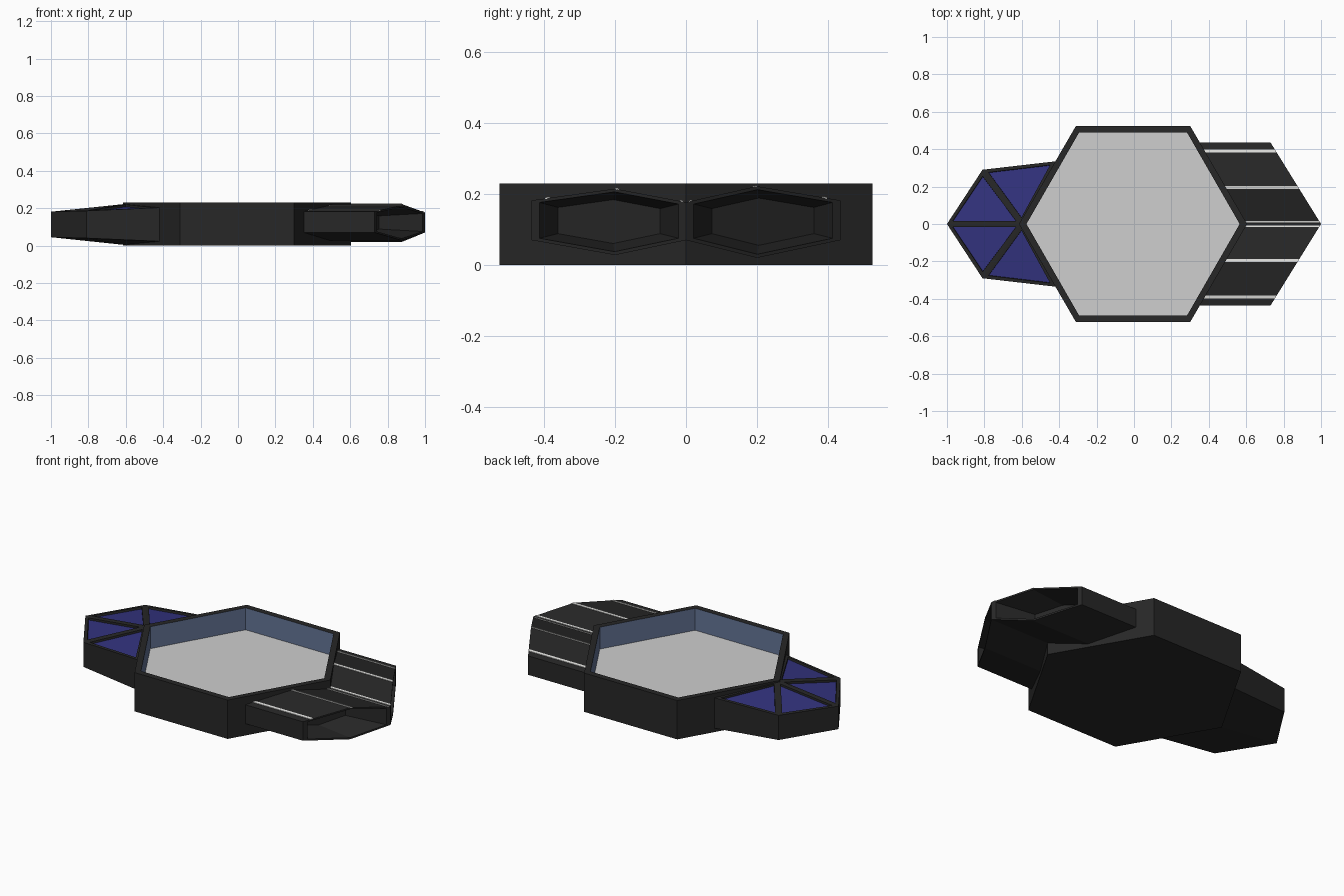
import bpy, bmesh

if "Cube" in bpy.data.objects:
    bpy.data.objects.remove(bpy.data.objects["Cube"])


def material(name, r, g, b):
    m = bpy.data.materials.new(name)
    m.diffuse_color = (r, g, b, 1)
    m.use_nodes = True
    m.node_tree.nodes["Principled BSDF"].inputs["Base Color"].default_value = m.diffuse_color
    return m


BLACK = material("hull black", 0.02, 0.02, 0.02)
GREY = material("floor grey", 0.62, 0.62, 0.62)
SLATE = material("slate blue wall", 0.13, 0.18, 0.31)
BLUE = material("solar blue", 0.033, 0.033, 0.21)
WHITE = material("stripe white", 0.75, 0.75, 0.73)


def finish(name, bm, mats):
    bmesh.ops.recalc_face_normals(bm, faces=bm.faces)
    me = bpy.data.meshes.new(name)
    bm.to_mesh(me)
    bm.free()
    for m in mats:
        me.materials.append(m)
    ob = bpy.data.objects.new(name, me)
    bpy.context.collection.objects.link(ob)
    return ob


def loft(name, rings, mats, band_mats=None, end_mat=0):
    """Skin a list of equal-sized rings and cap both ends."""
    bm = bmesh.new()
    vs = [[bm.verts.new(p) for p in ring] for ring in rings]
    n = len(rings[0])
    for b in range(len(rings) - 1):
        for i in range(n):
            j = (i + 1) % n
            f = bm.faces.new((vs[b][i], vs[b][j], vs[b + 1][j], vs[b + 1][i]))
            f.material_index = band_mats[b] if band_mats else 0
    bm.faces.new(vs[0])
    bm.faces.new(vs[-1]).material_index = end_mat
    return finish(name, bm, mats)


# Hexagonal tray: outer wall, rim, slate inner wall and grey floor
def hexagon(rx, hx, hy, z):
    return [(x - 0.005, y, z) for x, y in
            ((rx, 0), (hx, hy), (-hx, hy), (-rx, 0), (-hx, -hy), (-hx + 2 * hx, -hy))]


loft("hex_tray",
     [hexagon(0.61, 0.305, 0.525, 0), hexagon(0.61, 0.305, 0.525, 0.23),
      hexagon(0.57, 0.288, 0.49, 0.23), hexagon(0.57, 0.288, 0.49, 0.10)],
     [BLACK, GREY, SLATE], [0, 0, 2], 1)

# Left wing: fan of four triangles with recessed blue panels
outline = [(-0.60, 0, 0.11), (-0.42, 0.335, 0.09), (-0.81, 0.29, 0.073),
           (-1.0, 0, 0.068), (-0.81, -0.29, 0.073), (-0.42, -0.335, 0.09)]
bm = bmesh.new()
top = [bm.verts.new((x, y, 0.113 + h)) for x, y, h in outline]
bot = [bm.verts.new((x, y, 0.113 - h)) for x, y, h in outline]
for i in range(6):
    j = (i + 1) % 6
    bm.faces.new((top[i], top[j], bot[j], bot[i]))
panels = []
for i in range(1, 5):
    panels.append(bm.faces.new((top[0], top[i], top[i + 1])))
    bm.faces.new((bot[0], bot[i + 1], bot[i]))
bmesh.ops.recalc_face_normals(bm, faces=bm.faces)
bmesh.ops.inset_individual(bm, faces=panels, thickness=0.035)
bmesh.ops.inset_individual(bm, faces=panels, thickness=0.002, depth=-0.012)
for f in panels:
    f.material_index = 1
finish("panel_wing", bm, [BLACK, BLUE])


# Right wing: two hollow six-sided engine pods with slanted ends
def x_start(y):
    return 0.585 - 0.575 * abs(y)


def x_end(y):
    return 1.0 - 0.62 * abs(y)


def section(side, peak, low, scale=1.0):
    pts = [(0, 0.07), (0, 0.177), (0.2, peak), (0.435, 0.182),
           (0.435, 0.07), (0.2, low)]
    return [(side * (0.215 + (y - 0.215) * scale), 0.124 + (z - 0.124) * scale)
            for y, z in pts]


def roof(y, peak):
    a = abs(y)
    if a < 0.2:
        return 0.177 + (peak - 0.177) * a / 0.2
    return peak + (0.182 - peak) * (a - 0.2) / 0.235


for side, peak, low, tag in ((1, 0.222, 0.02, "back"), (-1, 0.215, 0.028, "front")):
    outer = section(side, peak, low)
    lip = section(side, peak, low, 0.9)
    deep = section(side, peak, low, 0.66)
    loft(tag + "_engine_pod",
         [[(x_start(y), y, z) for y, z in outer],
          [(x_end(y), y, z) for y, z in outer],
          [(x_end(y), y, z) for y, z in lip],
          [(x_end(y) - 0.2, y, z) for y, z in deep]], [BLACK])

    # White stripes lying on the pod roof
    for k, (c, w) in enumerate(((0.012, 0.010), (0.195, 0.014), (0.39, 0.015))):
        a, b = side * (c - w / 2), side * (c + w / 2)
        rings = []
        for fx in (x_start, x_end):
            rings.append([(fx(y), y, roof(y, peak) + dz)
                          for y, dz in ((a, -0.002), (b, -0.002), (b, 0.003), (a, 0.003))])
        loft(f"{tag}_stripe_{k + 1}", rings, [WHITE])
